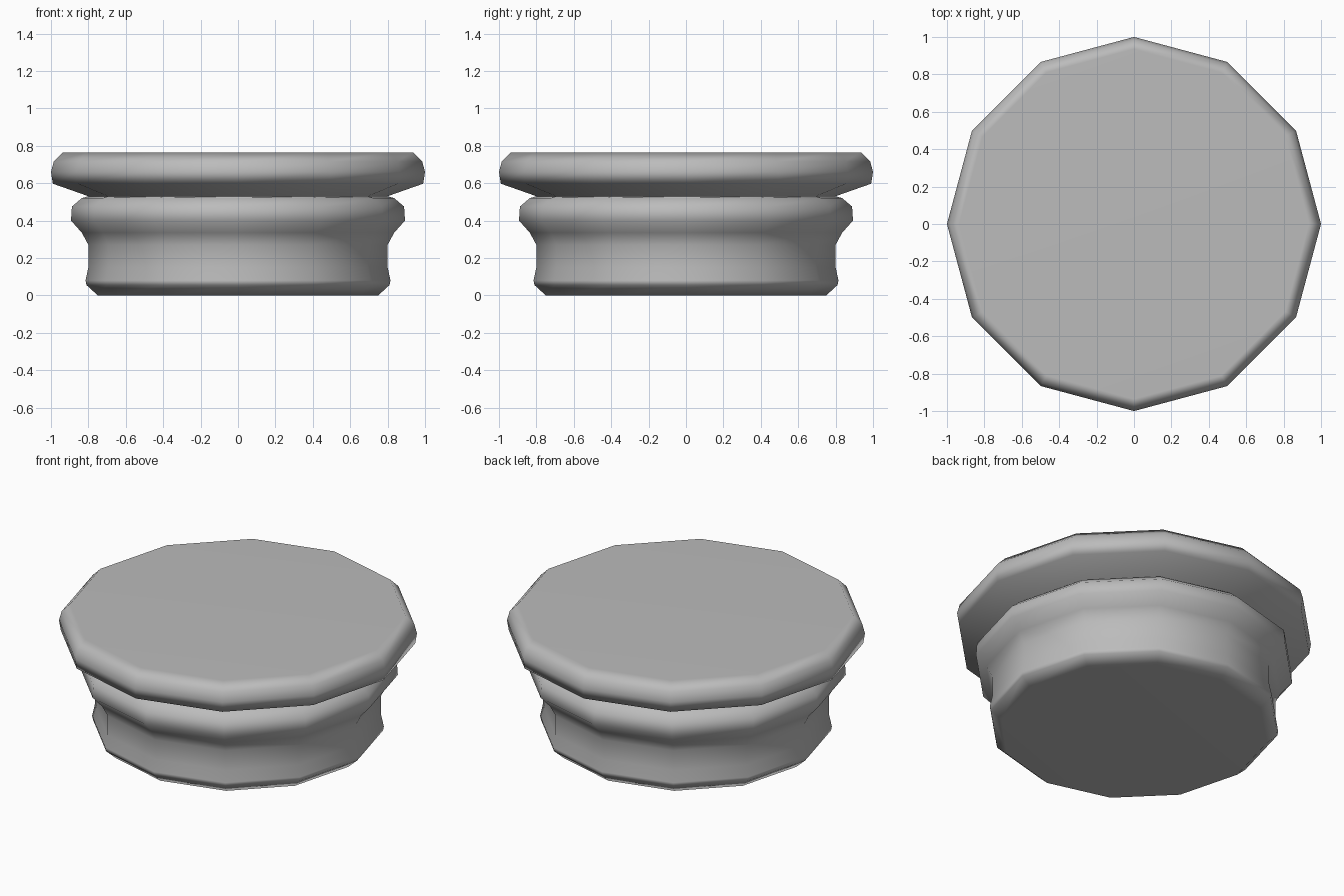
import bpy
import bmesh
from math import tau

cube = bpy.data.objects.get("Cube")
if cube:
    bpy.data.objects.remove(cube, do_unlink=True)

# Single matte grey material
grey = bpy.data.materials.new("plain_grey")
grey.use_nodes = True
colour = (0.5, 0.5, 0.5, 1.0)
grey.diffuse_color = colour
grey.node_tree.nodes["Principled BSDF"].inputs["Base Color"].default_value = colour

# Profile as (radius, height): foot, waist, collar, groove, cap rim
PROFILE = [
    (0.75, 0.0), (0.81, 0.055), (0.815, 0.08), (0.80, 0.15),
    (0.80, 0.27), (0.835, 0.335), (0.893, 0.40), (0.888, 0.475),
    (0.835, 0.52), (0.80, 0.53), (0.99, 0.597),
    (1.0, 0.66), (0.985, 0.715), (0.935, 0.765),
]
SIDES = 12


def lathe(name, profile, sides, material):
    """Spin a profile into a closed polygonal solid with flat end caps."""
    bm = bmesh.new()
    edges = []
    verts = [bm.verts.new((r, 0, z)) for r, z in profile]
    for a, b in zip(verts, verts[1:]):
        edges.append(bm.edges.new((a, b)))
    bmesh.ops.spin(bm, geom=verts + edges, cent=(0, 0, 0), axis=(0, 0, 1),
                   angle=tau, steps=sides, use_duplicate=False)
    bmesh.ops.remove_doubles(bm, verts=bm.verts, dist=0.0001)
    bmesh.ops.holes_fill(bm, edges=[e for e in bm.edges if e.is_boundary], sides=0)
    bmesh.ops.recalc_face_normals(bm, faces=bm.faces)
    for face in bm.faces:
        face.smooth = True
    mesh = bpy.data.meshes.new(name)
    bm.to_mesh(mesh)
    bm.free()
    mesh.materials.append(material)
    obj = bpy.data.objects.new(name, mesh)
    bpy.context.collection.objects.link(obj)
    return obj


stopper = lathe("round_stopper", PROFILE, SIDES, grey)

# Keep the large end caps looking flat while the rims stay soft
weighted = stopper.modifiers.new("flat_caps", 'WEIGHTED_NORMAL')
weighted.mode = 'FACE_AREA'
weighted.weight = 50
